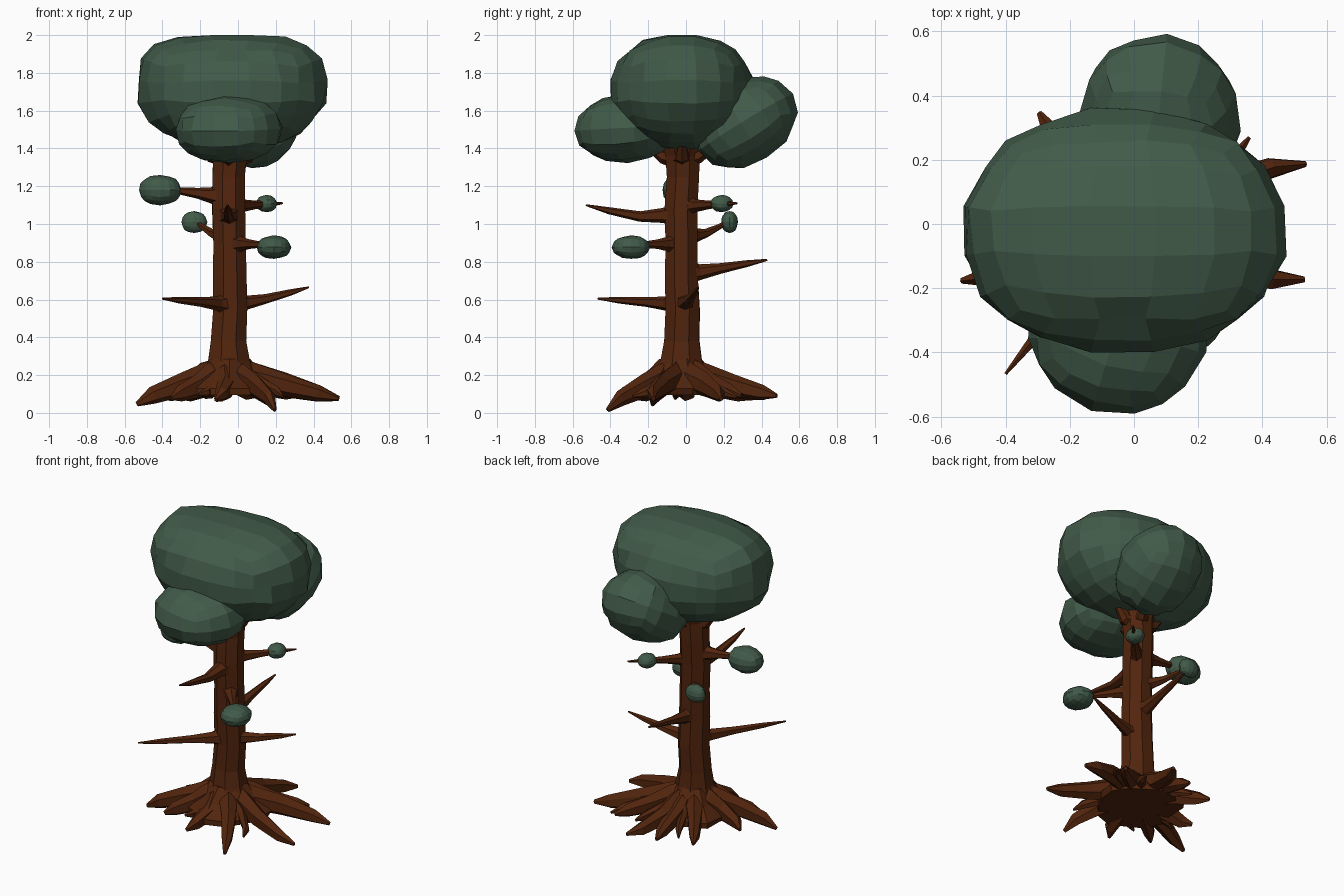
import bpy, bmesh, math, random
from mathutils import Vector, Matrix

if "Cube" in bpy.data.objects:
    bpy.data.objects.remove(bpy.data.objects["Cube"])

random.seed(4)


def material(name, rgb):
    m = bpy.data.materials.new(name)
    m.diffuse_color = (*rgb, 1)
    m.use_nodes = True
    m.node_tree.nodes["Principled BSDF"].inputs["Base Color"].default_value = m.diffuse_color
    return m


BARK = material("brown_bark", (0.083, 0.018, 0.004))
LEAF = material("dark_green_leaves", (0.053, 0.103, 0.066))
AXIS = Vector((-0.045, -0.022, 0))  # trunk centre line


def finish(bm, name, mat):
    bmesh.ops.recalc_face_normals(bm, faces=bm.faces)
    me = bpy.data.meshes.new(name)
    bm.to_mesh(me)
    bm.free()
    me.materials.append(mat)
    ob = bpy.data.objects.new(name, me)
    bpy.context.collection.objects.link(ob)
    return ob


def tube(name, pts, radii, sides, jitter=0.0, flat=1.0, upright=False):
    """Tapered faceted limb along a path; upright ones keep level rings."""
    bm = bmesh.new()
    pts = [Vector(p) for p in pts]
    lobes = [1 + random.uniform(-jitter, jitter) for _ in range(sides)]
    rings = []
    for i, (p, r) in enumerate(zip(pts, radii)):
        t = pts[min(i + 1, len(pts) - 1)] - pts[max(i - 1, 0)]
        m = Matrix.Identity(3) if upright else t.to_track_quat('Z', 'Y').to_matrix()
        ring = []
        for k in range(sides):
            a = 2 * math.pi * (k + 0.5) / sides
            rr = r * lobes[k] * (1 + random.uniform(-jitter, jitter) * 0.4)
            ring.append(bm.verts.new(p + m @ Vector((rr * math.cos(a) * flat, rr * math.sin(a), 0))))
        rings.append(ring)
    for a, b in zip(rings, rings[1:]):
        for k in range(sides):
            n = (k + 1) % sides
            bm.faces.new((a[k], a[n], b[n], b[k]))
    bm.faces.new(rings[0])
    bm.faces.new(rings[-1])
    return finish(bm, name, BARK)


def blob(name, centre, radii, cuts=3, tilt=(0, 0, 0), p_top=2.0, jitter=0.03):
    """Leaf clump: quad sphere, squarer towards the top if p_top is high."""
    bm = bmesh.new()
    bmesh.ops.create_cube(bm, size=2)
    bmesh.ops.subdivide_edges(bm, edges=bm.edges[:], cuts=cuts, use_grid_fill=True)
    rot = Matrix.Rotation(tilt[2], 3, 'Z') @ Matrix.Rotation(tilt[1], 3, 'Y') @ Matrix.Rotation(tilt[0], 3, 'X')
    for v in bm.verts:
        d = v.co.normalized()
        p = p_top if d.z > 0 else 2.0
        xz = (abs(d.x) ** p + abs(d.z) ** p) ** (1 / p)
        d /= math.hypot(xz, d.y)
        d *= 1.01 + random.uniform(-jitter, jitter)
        v.co = Vector(centre) + rot @ Vector([d[i] * radii[i] for i in range(3)])
        v.co.z = min(v.co.z, 2.0)
    return finish(bm, name, LEAF)


# Trunk
zs = [0.1, 0.28, 0.38, 0.55, 0.72, 0.9, 1.08, 1.25, 1.36, 1.44]
rs = [0.18, 0.116, 0.1, 0.096, 0.094, 0.091, 0.092, 0.091, 0.096, 0.12]
tube("trunk", [AXIS + Vector((random.uniform(-.006, .006), random.uniform(-.006, .006), z)) for z in zs],
     rs, 8, 0.04, upright=True)

# Flared base
tube("root_flare", [AXIS + Vector((0, 0, z)) for z in (0.095, 0.13, 0.2, 0.285)],
     [0.25, 0.25, 0.175, 0.108], 14, 0.1, upright=True)


# Roots
def root(name, tip, thick=1.0):
    tip = Vector(tip)
    flat = Vector((tip.x, tip.y, 0)) - AXIS
    d, length = flat.normalized(), flat.length
    side = Vector((-d.y, d.x, 0)) * random.uniform(-0.03, 0.03)
    up = Vector((0, 0, 1))
    pts = [AXIS + d * 0.03 + up * 0.20,
           AXIS + d * 0.13 + up * 0.185,
           AXIS + d * length * 0.5 + side + up * 0.147,
           AXIS + d * length * 0.82 + side + up * (0.075 + tip.z * 0.35),
           tip - d * 0.01]
    tube(name, pts, [r * thick for r in (0.09, 0.075, 0.06, 0.042, 0.012)], 6, 0.12, 0.8)


root_tips = [(0.545, 0.19, 0.075), (0.54, -0.175, 0.075), (0.2, -0.425, 0.015),
             (-0.12, -0.38, 0.07), (-0.36, -0.27, 0.08), (-0.545, -0.18, 0.045),
             (-0.43, 0.04, 0.09), (-0.3, 0.355, 0.08), (-0.08, 0.43, 0.08),
             (0.1, 0.49, 0.09), (0.32, 0.3, 0.09)]
for i, t in enumerate(root_tips):
    root(f"root_{i + 1}", t)

# Thin side roots, forking off between some of the main ones
for i, t in enumerate(root_tips[::2]):
    v = AXIS + Matrix.Rotation(0.28, 3, 'Z') @ (Vector(t) - AXIS) * random.uniform(0.7, 0.85)
    root(f"small_root_{i + 1}", (v.x, v.y, random.uniform(0.07, 0.1)), 0.65)


# Branches
def branch(name, base_z, tip, sag=0.0, thick=1.0, end=0.005):
    tip = Vector(tip)
    start = AXIS + Vector((0, 0, base_z))
    d = (Vector((tip.x, tip.y, 0)) - AXIS).normalized()
    pts = [start + d * 0.05, start + d * 0.1]
    for f in (0.3, 0.7):
        p = pts[1].lerp(tip, f)
        p.z -= sag * (1.3 - f)
        pts.append(p)
    pts.append(tip)
    radii = [0.058 * thick, 0.038 * thick, 0.026 * thick, 0.017 * thick, end]
    tube(name, pts, radii, 6, 0.1)


branch("branch_front_left", 0.58, (-0.40, -0.467, 0.605))
branch("branch_right", 0.585, (0.375, 0.065, 0.665), 0.006)
branch("branch_back", 0.745, (-0.03, 0.43, 0.81))
branch("branch_front", 1.045, (-0.055, -0.53, 1.10), 0.022, 1.15)
branch("leafy_branch_left", 1.155, (-0.38, -0.035, 1.185), 0, 1.15, 0.015)
branch("leafy_branch_back_left", 0.94, (-0.22, 0.22, 1.01), 0.01, 0.9, 0.012)
branch("leafy_branch_back_right", 1.10, (0.235, 0.27, 1.11), 0, 0.9)
branch("leafy_branch_front_right", 0.895, (0.16, -0.27, 0.89), 0, 1.05, 0.012)

# Stubs under the crown
for i, t in enumerate([(-0.06, -0.28, 1.47), (0.06, 0.24, 1.47), (-0.26, 0.0, 1.5), (0.16, -0.02, 1.5)]):
    branch(f"crown_branch_{i + 1}", 1.36, t, 0, 1.0, 0.03)

# Crown
blob("main_crown", (-0.035, -0.022, 1.70), (0.505, 0.39, 0.31), 4, p_top=3.2, jitter=0.025)
blob("front_crown", (-0.05, -0.315, 1.505), (0.285, 0.27, 0.183), 3, (0.05, 0.0, -0.3))
blob("back_crown", (0.075, 0.315, 1.535), (0.25, 0.29, 0.215), 3, (0.55, 0.0, -0.1))

# Small leaf clumps
blob("leaf_clump_left", (-0.412, -0.035, 1.18), (0.113, 0.09, 0.08), 3)
blob("leaf_clump_back_left", (-0.232, 0.23, 1.01), (0.068, 0.044, 0.058), 3)
blob("leaf_clump_back_right", (0.15, 0.19, 1.108), (0.055, 0.06, 0.045), 3)
blob("leaf_clump_front_right", (0.19, -0.29, 0.877), (0.09, 0.1, 0.062), 3)
